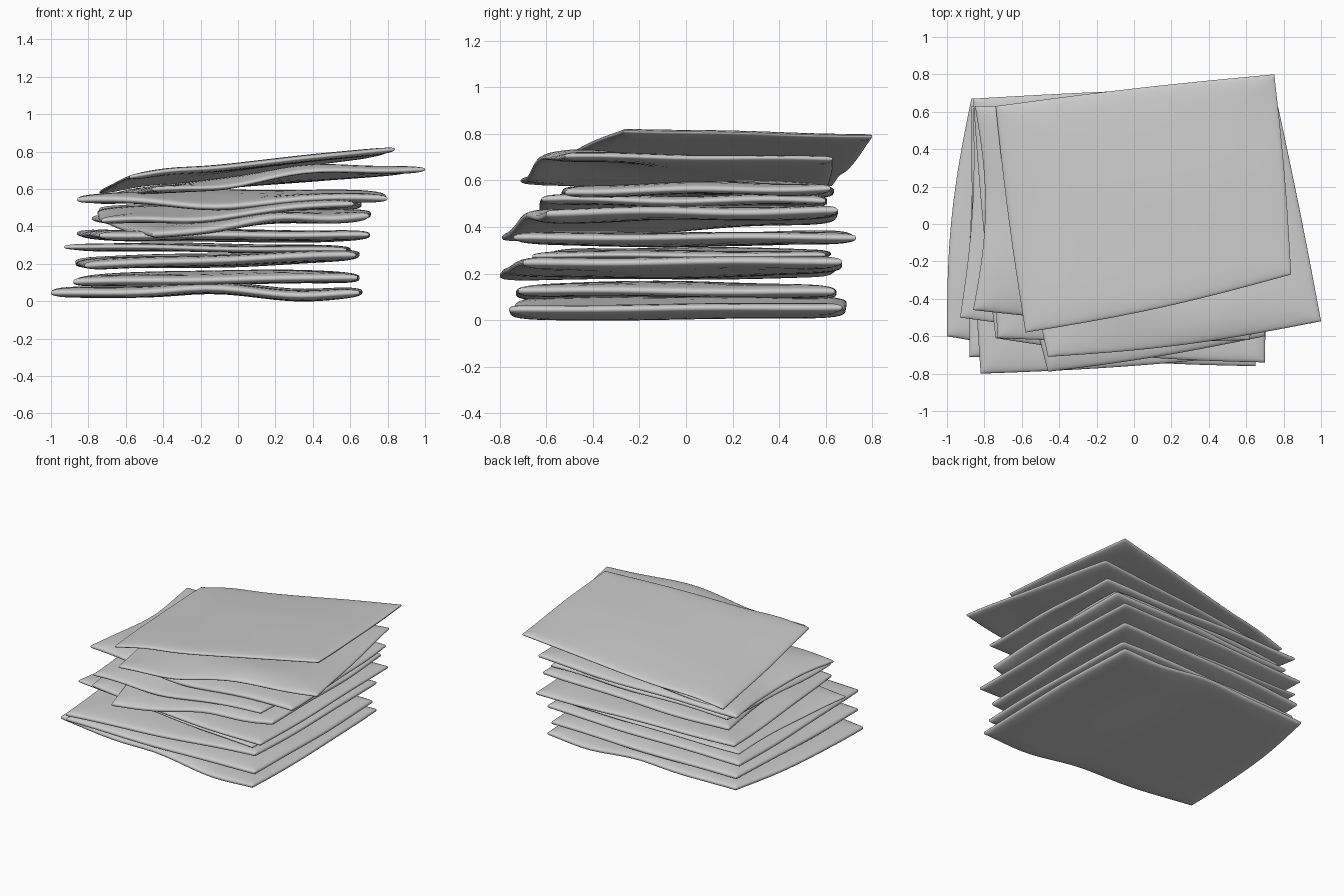
import bpy, math
from mathutils import Vector

cube = bpy.data.objects.get("Cube")
if cube:
    bpy.data.objects.remove(cube, do_unlink=True)

cloth = bpy.data.materials.new("grey cloth")
cloth.use_nodes = True
grey = (0.6, 0.6, 0.6, 1)
cloth.diffuse_color = grey
cloth.node_tree.nodes["Principled BSDF"].inputs["Base Color"].default_value = grey

N = 28  # cells along each side of a cloth


def make_cloth(name, corners, shape, thick=0.05, wrinkle=0.008, phase=0.0, bow=(0.015, 0.015, 0.015, 0.015)):
    """Soft slab over four corners, in order around the cloth from the front at -x.
    bow pushes the middle of the front, +x, back and -x edges outward."""
    a, b, c, d = (Vector(p) for p in corners)
    front, right, back, left = bow
    verts, faces = [], []
    for side in (1, -1):
        for j in range(N + 1):
            for i in range(N + 1):
                # cosine spacing gives finer rounded rims
                u = 0.5 - 0.5 * math.cos(math.pi * i / N)
                v = 0.5 - 0.5 * math.cos(math.pi * j / N)
                p = a.lerp(b, u).lerp(d.lerp(c, u), v)
                p.x += (right * u - left * (1 - u)) * math.sin(math.pi * v)
                p.y += (back * v - front * (1 - v)) * math.sin(math.pi * u)
                p.z += shape(u, v)
                p.z += wrinkle * math.sin(7 * u + 4 * v + phase) * math.sin(5 * v - 3 * u + 2 * phase)
                rim = max(abs(2 * u - 1), abs(2 * v - 1))
                p.z += side * thick / 2 * (0.15 + 0.85 * math.sqrt(max(0, 1 - rim ** 10)))
                verts.append(p)
    row, layer = N + 1, (N + 1) ** 2
    for j in range(N):
        for i in range(N):
            q = [j * row + i, j * row + i + 1, (j + 1) * row + i + 1, (j + 1) * row + i]
            faces.append(q)
            faces.append([layer + k for k in reversed(q)])
    # close the rim
    loop = ([i for i in range(N)] + [j * row + N for j in range(N)]
            + [N * row + N - i for i in range(N)] + [(N - j) * row for j in range(N)])
    for k, e in enumerate(loop):
        f = loop[(k + 1) % len(loop)]
        faces.append([f, e, e + layer, f + layer])
    mesh = bpy.data.meshes.new(name)
    mesh.from_pydata(verts, [], faces)
    mesh.materials.append(cloth)
    obj = bpy.data.objects.new(name, mesh)
    bpy.context.collection.objects.link(obj)
    bpy.ops.object.select_all(action="DESELECT")
    obj.select_set(True)
    bpy.context.view_layer.objects.active = obj
    bpy.ops.object.shade_smooth_by_angle(angle=math.radians(50))


def bump(u, v, cu, cv, size):
    return math.exp(-((u - cu) ** 2 + (v - cv) ** 2) / size ** 2)


def ridge(u, centre, width):
    return math.exp(-((u - centre) / width) ** 2)


def dome(u, v):
    return math.sin(math.pi * u) * math.sin(math.pi * v)


# bottom pair of cloths
make_cloth("bottom_cloth", [(-1, -.6, .045), (.65, -.76, .05), (.64, .67, .06), (-.87, .67, .05)],
           lambda u, v: .02 * ridge(u, .5, .15) - .022 * ridge(u, .8, .15),
           .06, .004, 0, (.04, .02, .02, .04))
make_cloth("second_cloth", [(-.88, -.71, .10), (.64, -.72, .13), (.63, .64, .12), (-.84, .62, .11)],
           lambda u, v: .02 * dome(u, v), .06, .005, 1)

# middle cloths
make_cloth("third_cloth", [(-.82, -.80, .195), (.63, -.70, .245), (.64, .67, .25), (-.87, .63, .21)],
           lambda u, v: -.01 * dome(u, v), .06, .006, 2)
make_cloth("fourth_cloth", [(-.93, -.5, .29), (.58, -.66, .275), (.60, .6, .275), (-.86, .62, .29)],
           lambda u, v: .005 * dome(u, v), .04, .005, 3, (.015, .01, .01, -.03))
make_cloth("fifth_cloth", [(-.74, -.61, .355), (.70, -.74, .35), (.69, .73, .355), (-.86, .67, .36)],
           lambda u, v: -.01 * dome(u, v), .055, .006, 4, (.03, .01, .01, .01))
make_cloth("sixth_cloth", [(-.46, -.79, .35), (.70, -.60, .46), (.69, .65, .47), (-.78, .62, .44)],
           lambda u, v: .02 * dome(u, v) + .03 * bump(u, v, .6, 0, .2), .06, .010, 5)
make_cloth("rumpled_cloth", [(-.73, -.61, .43), (.62, -.62, .52), (.66, .6, .51), (-.74, .58, .50)],
           lambda u, v: -.02 * bump(u, v, .35, 0, .2), .05, .012, 1.5)
make_cloth("seventh_cloth", [(-.86, -.46, .55), (.80, -.52, .55), (.75, .62, .56), (-.85, .63, .55)],
           lambda u, v: .015 * dome(u, v) - .05 * bump(u, v, .42, 0, .22), .055, .010, 2.5,
           (.04, .01, .01, -.06))

# upper cloths, tilted towards +x
make_cloth("eighth_cloth", [(-.46, -.71, .60), (1, -.52, .70), (.77, .63, .69), (-.72, .6, .56)],
           lambda u, v: .05 * bump(u, v, .6, .1, .22) - .02 * bump(u, v, .28, 0, .15) + .015 * dome(u, v),
           .045, .005, 3.5, (.03, .005, .01, .01))
make_cloth("top_cloth", [(-.58, -.58, .66), (.84, -.27, .815), (.75, .80, .79), (-.74, .63, .58)],
           lambda u, v: .012 * dome(u, v) + .012 * ridge(u, .15, .12), .04, .003, .5,
           (.025, .01, .01, .01))
